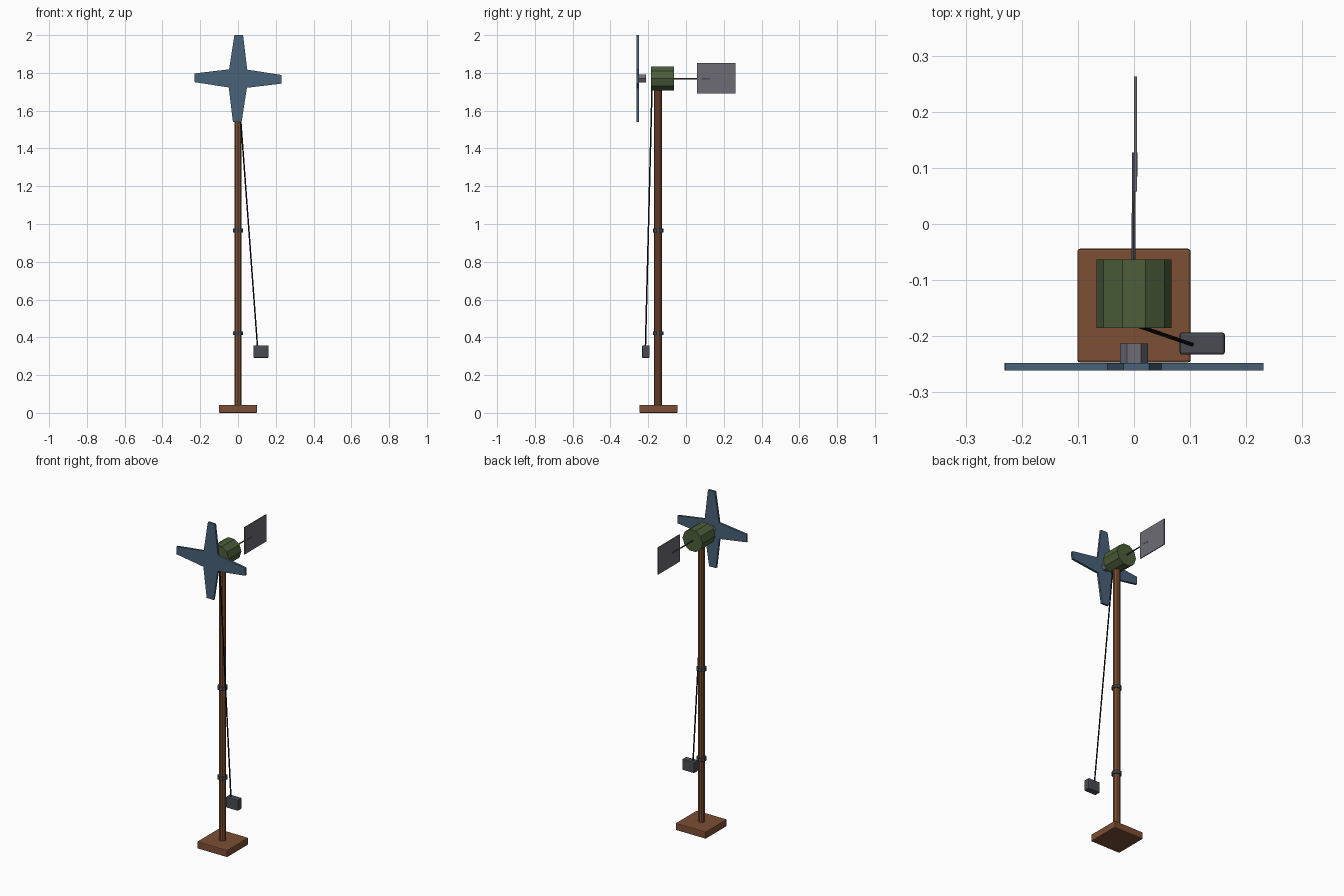
import bpy, bmesh, math
from mathutils import Vector, Matrix

if "Cube" in bpy.data.objects:
    bpy.data.objects.remove(bpy.data.objects["Cube"])


def srgb(r, g, b):
    f = lambda c: c / 12.92 if c <= 0.04045 else ((c + 0.055) / 1.055) ** 2.4
    return (f(r / 255), f(g / 255), f(b / 255), 1)


def material(name, *rgb):
    m = bpy.data.materials.new(name)
    m.diffuse_color = srgb(*rgb)
    m.use_nodes = True
    m.node_tree.nodes["Principled BSDF"].inputs["Base Color"].default_value = m.diffuse_color
    return m


brown = material("brown wood", 124, 78, 52)
blue = material("steel blue", 72, 98, 120)
green = material("olive green", 76, 94, 58)
grey = material("mid grey", 108, 108, 116)
dark = material("dark slate", 72, 75, 82)
black = material("black cable", 20, 20, 20)


def finish(name, bm, mat, bevel=0):
    bmesh.ops.recalc_face_normals(bm, faces=bm.faces)
    me = bpy.data.meshes.new(name)
    bm.to_mesh(me)
    bm.free()
    me.materials.append(mat)
    ob = bpy.data.objects.new(name, me)
    bpy.context.collection.objects.link(ob)
    if bevel:
        mod = ob.modifiers.new("bevel", 'BEVEL')
        mod.width, mod.segments = bevel, 2
    return ob


def box(name, lo, hi, mat, bevel=0):
    lo, hi = Vector(lo), Vector(hi)
    bm = bmesh.new()
    bmesh.ops.create_cube(bm, size=1, matrix=Matrix.Translation((lo + hi) / 2)
                          @ Matrix.Diagonal((*(hi - lo), 1)))
    return finish(name, bm, mat, bevel)


def rod(name, a, b, radius, sides, mat, turn=0):
    """Flat-sided cylinder from point a to point b."""
    a, b = Vector(a), Vector(b)
    d = b - a
    bm = bmesh.new()
    bmesh.ops.create_cone(bm, cap_ends=True, segments=sides, radius1=radius,
                          radius2=radius, depth=d.length,
                          matrix=Matrix.Translation((a + b) / 2)
                          @ d.to_track_quat('Z', 'Y').to_matrix().to_4x4()
                          @ Matrix.Rotation(turn, 4, 'Z'))
    return finish(name, bm, mat)


PY, HZ = -0.148, 1.77      # pole position and rotor height

# Foot and mast with two clamps
box("base", (-0.101, -0.247, 0), (0.101, -0.044, 0.043), brown, 0.005)
rod("pole", (0, PY, 0.03), (0, PY, 1.72), 0.0205, 10, brown)
for i, z in enumerate((0.422, 0.965)):
    rod(f"pole_clamp_{i + 1}", (0, PY, z - 0.01), (0, PY, z + 0.01), 0.028, 10, dark)

# Ten-sided generator drum and six-sided rotor hub
rod("generator_drum", (0, -0.185, HZ), (0, -0.063, HZ), 0.067, 10, green, math.pi / 2)
rod("rotor_hub", (0, -0.25, HZ), (0, -0.213, HZ), 0.025, 6, grey, math.pi / 2)

# Four-bladed rotor: one tapered blade outline repeated around the axis
bm = bmesh.new()
verts = []
for k in range(4):
    r = Matrix.Rotation(math.radians(1 + 90 * k), 4, 'Y')
    for x, z in ((-0.048, 0.048), (-0.023, 0.23), (0.023, 0.23)):
        verts.append(bm.verts.new(r @ Vector((x, 0, z)) + Vector((0, -0.261, HZ))))
face = bm.faces.new(verts)
ext = bmesh.ops.extrude_face_region(bm, geom=[face])
bmesh.ops.translate(bm, vec=(0, 0.013, 0),
                    verts=[v for v in ext["geom"] if isinstance(v, bmesh.types.BMVert)])
finish("rotor_blades", bm, blue)

# Tail boom and vane
rod("tail_boom", (-0.001, -0.07, HZ), (0.0, 0.127, HZ), 0.004, 6, dark)
box("tail_vane", (0.0, 0.058, 1.69), (0.005, 0.263, 1.853), grey)
box("boom_bracket", (0.004, 0.085, HZ - 0.004), (0.006, 0.127, HZ + 0.004), dark)

# Hanging cable and control box
rod("cable", (0.002, -0.18, 1.72), (0.104, -0.215, 0.34), 0.004, 6, black)
box("control_box", (0.081, -0.233, 0.291), (0.162, -0.193, 0.357), dark, 0.005)
